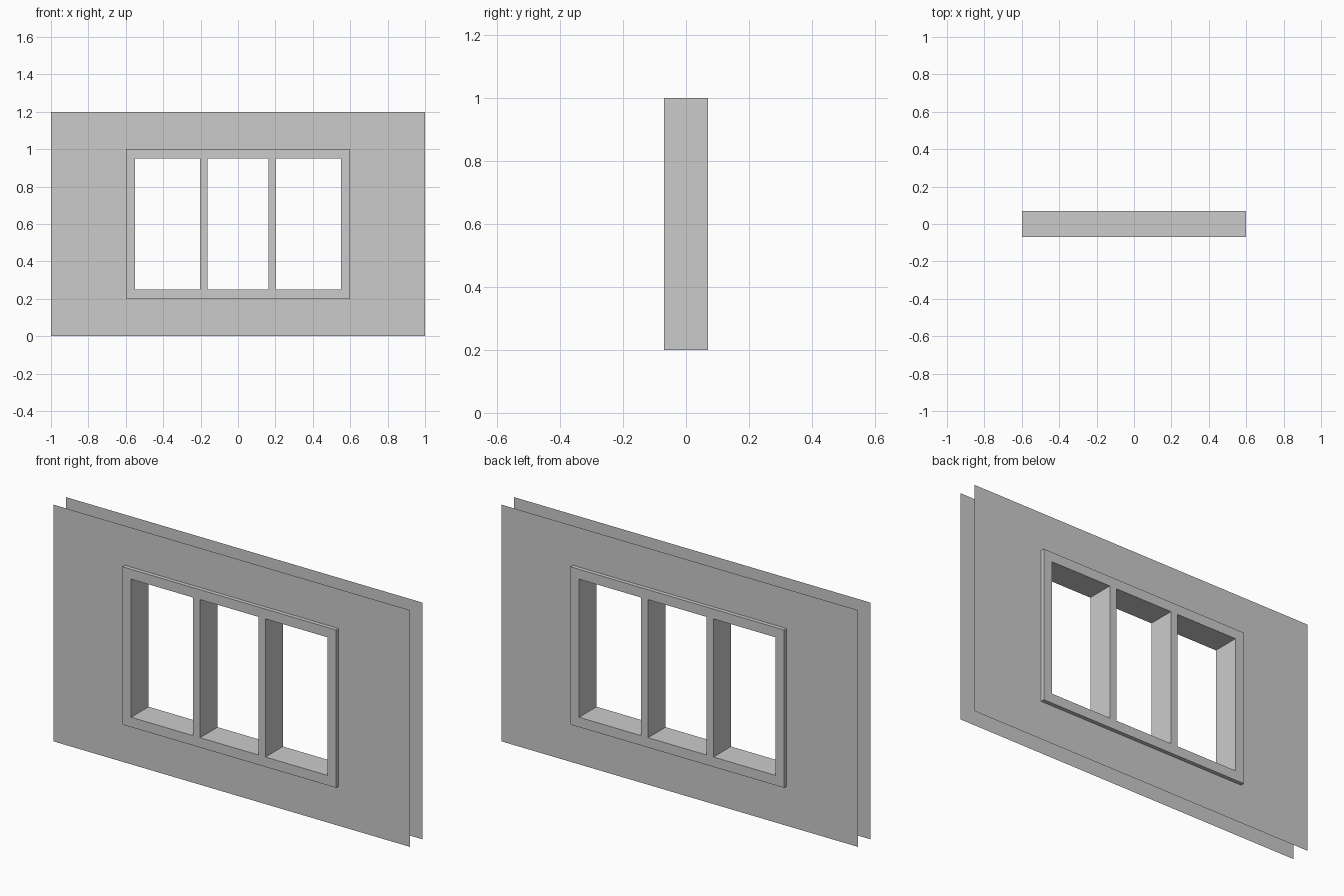
import bpy, bmesh

if "Cube" in bpy.data.objects:
    bpy.data.objects.remove(bpy.data.objects["Cube"])

# grid lines for the window frame, with two mullions at the thirds
M = 0.55 / 3
XS = [-0.6, -0.55, -M - 0.02, -M + 0.02, M - 0.02, M + 0.02, 0.55, 0.6]
ZS = [0.2, 0.25, 0.95, 1.0]
PANES = {(1, 1), (3, 1), (5, 1)}


def grid_panel(name, xs, zs, holes, y, depth=0.0, flip=False):
    """Upright panel from a grid with cells left open, optionally given depth."""
    bm = bmesh.new()
    v = [[bm.verts.new((x, y, z)) for z in zs] for x in xs]
    for i in range(len(xs) - 1):
        for k in range(len(zs) - 1):
            if (i, k) not in holes:
                bm.faces.new((v[i][k], v[i + 1][k], v[i + 1][k + 1], v[i][k + 1]))
    loose = [p for p in bm.verts if not p.link_faces]
    bmesh.ops.delete(bm, geom=loose, context='VERTS')
    if depth:
        front = bm.faces[:]
        ret = bmesh.ops.extrude_face_region(bm, geom=front, use_keep_orig=True)
        moved = [g for g in ret["geom"] if isinstance(g, bmesh.types.BMVert)]
        bmesh.ops.translate(bm, verts=moved, vec=(0, depth, 0))
        bmesh.ops.recalc_face_normals(bm, faces=bm.faces)
    elif flip:
        bmesh.ops.reverse_faces(bm, faces=bm.faces[:])
    # merge coplanar cells into clean flat faces
    bmesh.ops.dissolve_limit(bm, angle_limit=0.01, verts=bm.verts[:], edges=bm.edges[:])
    mesh = bpy.data.meshes.new(name)
    bm.to_mesh(mesh)
    bm.free()
    obj = bpy.data.objects.new(name, mesh)
    bpy.context.collection.objects.link(obj)
    return obj


# thin wall skins, open where the window sits
for name, y, flip in (("wall_front", -0.05, False), ("wall_back", 0.05, True)):
    grid_panel(name, [-1, -0.6, 0.6, 1], [0, 0.2, 1.0, 1.2], {(1, 1)}, y, flip=flip)

# window frame with mullions, standing proud of both skins
grid_panel("window_frame", XS, ZS, PANES, -0.07, depth=0.14)
